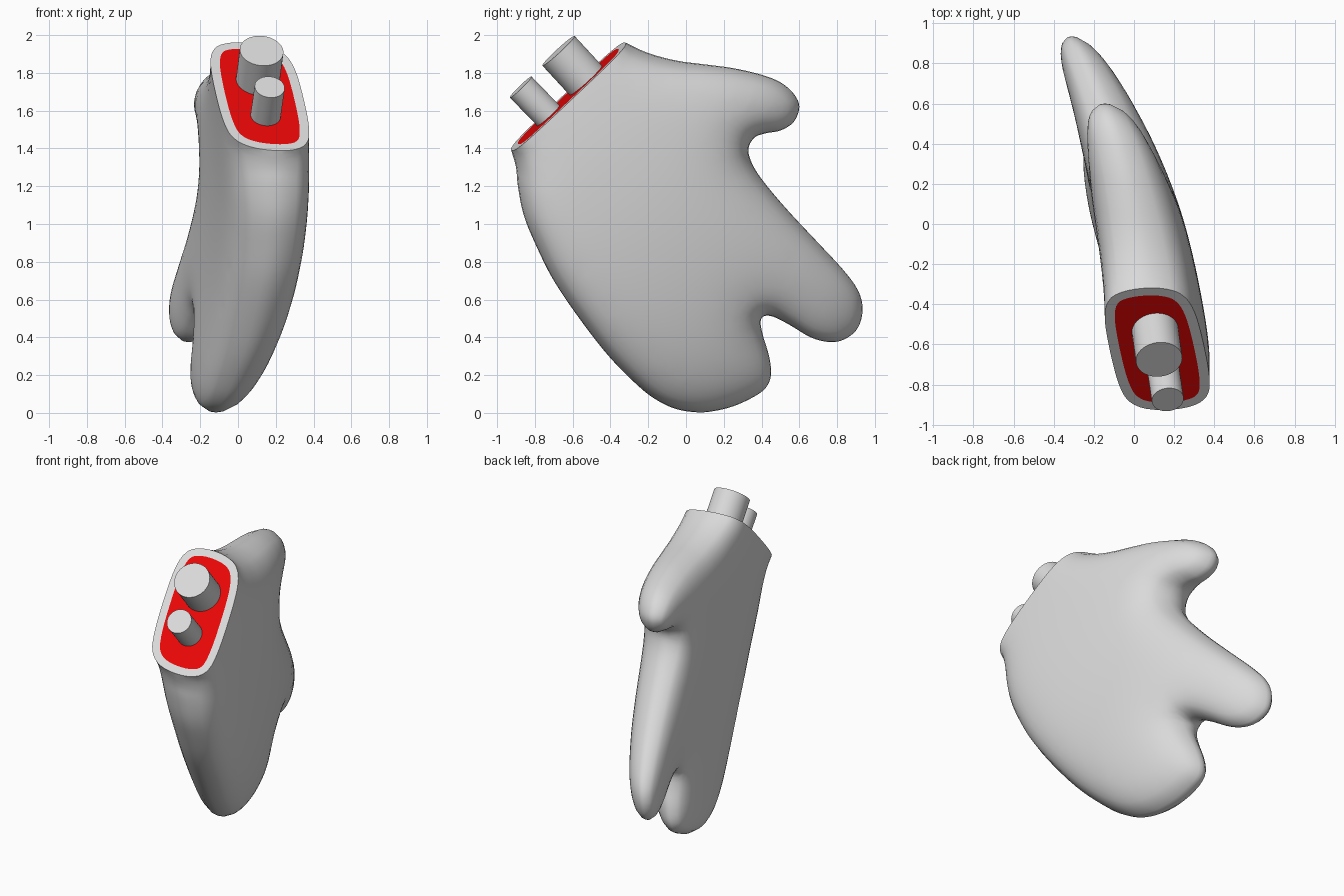
import bpy, bmesh, math
from mathutils import Vector
from mathutils.geometry import delaunay_2d_cdt, intersect_point_line, interpolate_bezier

if "Cube" in bpy.data.objects:
    bpy.data.objects.remove(bpy.data.objects["Cube"])

# Side outline of the hand (y, z), running from the top of the cut to its bottom
OUTLINE = [
    (-.32, 1.96), (-.2, 1.905), (-.05, 1.865), (.1, 1.845), (.25, 1.825),
    (.4, 1.79), (.5, 1.75), (.57, 1.69), (.60, 1.62), (.57, 1.54), (.5, 1.495),
    (.42, 1.48), (.36, 1.455), (.33, 1.39), (.36, 1.3), (.43, 1.2), (.55, 1.06),
    (.7, .9), (.83, .76), (.91, .65), (.935, .55), (.91, .45), (.84, .39),
    (.76, .375), (.66, .4), (.55, .465), (.46, .51), (.41, .51), (.395, .475),
    (.41, .4), (.44, .3), (.45, .2), (.42, .13), (.35, .08), (.25, .035),
    (.15, .01), (.06, .003), (-.05, .02), (-.15, .065), (-.25, .14), (-.4, .29),
    (-.55, .48), (-.7, .7), (-.8, .9), (-.86, 1.05), (-.89, 1.2), (-.9, 1.3),
    (-.925, 1.39)]
R = 0.24          # width of the rounded edge
CUT_TILT = 0.1    # the cut leans a little to the side


def material(name, rgb):
    m = bpy.data.materials.new(name)
    m.diffuse_color = (*rgb, 1)
    m.use_nodes = True
    m.node_tree.nodes["Principled BSDF"].inputs["Base Color"].default_value = m.diffuse_color
    return m


grey = material("light_grey", (.7, .7, .7))
red = material("flesh_red", (.84, .002, .002))

# Smooth the outline with a spline
pts = [Vector(p) for p in OUTLINE]
ext = [pts[0] * 2 - pts[1]] + pts + [pts[-1] * 2 - pts[-2]]
skin = []
for a, b, c, d in zip(ext, ext[1:], ext[2:], ext[3:]):
    seg = interpolate_bezier(b, b + (c - a) / 6, c - (d - b) / 6, c, 5)
    skin += [p.to_2d() for p in seg[:-1]]
skin.append(pts[-1])

# Frame of the cut: u runs along it, s runs into the hand
MID = (pts[0] + pts[-1]) / 2
T = (pts[0] - pts[-1]).normalized()
N = Vector((T.y, -T.x))
HALF = (pts[0] - pts[-1]).length / 2


def skin_distance(p):
    best = 9
    for a, b in zip(skin, skin[1:]):
        q, t = intersect_point_line(p, a, b)
        q = a.lerp(b, min(max(t, 0), 1))
        best = min(best, (p - q.to_2d()).length)
    return best


def inside(p, poly):
    hit = False
    for a, b in zip(poly, poly[1:] + poly[:1]):
        if (a.y > p.y) != (b.y > p.y):
            if p.x < a.x + (p.y - a.y) / (b.y - a.y) * (b.x - a.x):
                hit = not hit
    return hit


# Flat point layout: border, rings following the border, and a grid inside
cut = [MID - T * HALF * math.cos(math.pi * i / 32) for i in range(1, 32)]
border = skin + cut
layout = list(border)


def place(p, gap, depth):
    if (p - MID).dot(N) > .012 and inside(p, border) and skin_distance(p) > depth:
        if all((p - q).length_squared > gap * gap for q in layout):
            layout.append(p)


for k in range(1, 8):
    off = R * (1 - math.cos(math.radians(10 * k)))
    for i in range(len(skin)):
        t = (skin[min(i + 1, len(skin) - 1)] - skin[max(i - 1, 0)]).normalized()
        place(skin[i] + Vector((t.y, -t.x)) * off, min(.022, off * .8), off * .97)
step = .04
for i in range(-26, 26):
    for j in range(0, 51):
        place(Vector(((i + .5 * (j % 2)) * step, j * step)), .025, .165)
n = len(border)
flat, _, tris, *_ = delaunay_2d_cdt(
    layout, [(i, (i + 1) % n) for i in range(n)], [], 1, 1e-5)
us = [((p - MID).dot(T), (p - MID).dot(N)) for p in flat]
dist = [skin_distance(p) for p in flat]

# Inflate: a soft membrane pinned at the outline gives the rounded thickness
link = [{} for _ in flat]
mass = [0] * len(flat)
for f in tris:
    for a, b, c in (f, (f[1], f[2], f[0]), (f[2], f[0], f[1])):
        e, g = flat[a] - flat[c], flat[b] - flat[c]
        area = abs(e.cross(g)) + 1e-9
        w = min(max(e.dot(g) / area, .01), 40) / 2
        link[a][b] = link[a].get(b, 0) + w
        link[b][a] = link[b].get(a, 0) + w
        mass[c] += area / 6
soft = [.085 + .04 * min(1, max(0, s) / .5) for u, s in us]
level = [0 if d < 1e-4 else 1 - math.exp(-d / r) for d, r in zip(dist, soft)]
rows = []
for i, d in enumerate(dist):
    if d >= 1e-4 and link[i]:
        load = mass[i] / soft[i] ** 2
        rows.append((i, list(link[i].items()), load, sum(link[i].values()) + load))
for _ in range(400):
    for i, nb, load, total in rows:
        level[i] = (load + sum(w * level[j] for j, w in nb)) / total
thick = [(.235 - .022 * s * s) * math.sqrt(max(0, v)) for (u, s), v in zip(us, level)]

# Hand: two curved sides joined along the outline
bm = bmesh.new()


def hand_vert(i, side):
    u, s = us[i]
    dx = side * thick[i]
    p = flat[i] + N * CUT_TILT * dx * max(0, 1 - s / .5)
    x = .115 - .16 * u - .098 * s * s - .075 * u * u * s
    return bm.verts.new((x + dx, p.x, p.y))


used = sorted({v for f in tris for v in f})
right = {i: hand_vert(i, 1) for i in used}
left = {i: right[i] if thick[i] == 0 else hand_vert(i, -1) for i in used}
for f in tris:
    for side, order in ((right, f), (left, f[::-1])):
        if len({side[v] for v in f}) == 3 and not bm.faces.get([side[v] for v in order]):
            bm.faces.new([side[v] for v in order])

# Cut end: grey rim with a red centre
rim = sorted((i for i in used if abs(us[i][1]) < 1e-4), key=lambda i: us[i][0])
cap = bm.faces.new([right[i] for i in rim] + [left[i] for i in rim[-2:0:-1]])
bmesh.ops.recalc_face_normals(bm, faces=bm.faces)
bmesh.ops.inset_region(bm, faces=[cap], thickness=.05, use_even_offset=True)
cap.material_index = 1
mesh = bpy.data.meshes.new("hand")
bm.to_mesh(mesh)
bm.free()
hand = bpy.data.objects.new("hand", mesh)
bpy.context.collection.objects.link(hand)
mesh.materials.append(grey)
mesh.materials.append(red)


def smooth(ob, angle):
    bpy.ops.object.select_all(action='DESELECT')
    ob.select_set(True)
    bpy.context.view_layer.objects.active = ob
    bpy.ops.object.shade_smooth_by_angle(angle=math.radians(angle))


smooth(hand, 55)


# Two bones standing out of the cut
def bone(name, top, base, radius):
    top, base = Vector(top), Vector(base)
    axis = (top - base).normalized()
    base = base - axis * .08
    bpy.ops.mesh.primitive_cylinder_add(
        vertices=48, radius=radius, depth=(top - base).length,
        location=(top + base) / 2, rotation=axis.to_track_quat('Z', 'Y').to_euler())
    ob = bpy.context.object
    ob.name = name
    ob.data.materials.append(grey)
    smooth(ob, 40)


bone("large_bone", (.125, -.675, 1.917), (.105, -.53, 1.76), .116)
bone("small_bone", (.168, -.875, 1.725), (.145, -.72, 1.565), .08)
